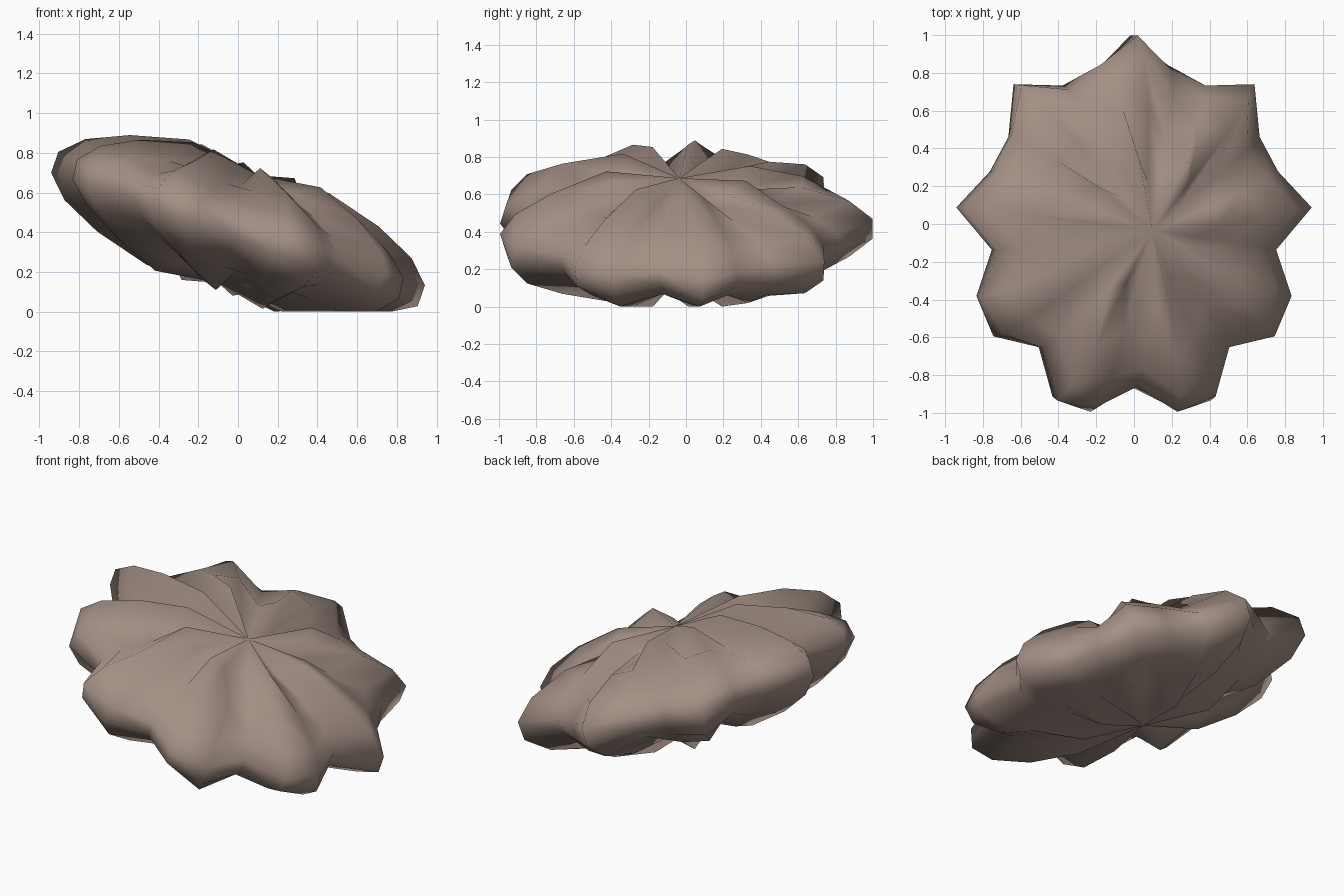
import bpy, bmesh, math
from mathutils import Matrix, Vector

cube = bpy.data.objects.get("Cube")
if cube:
    bpy.data.objects.remove(cube, do_unlink=True)

LOBES = 9
LOBE_DEPTH = 0.107
RADII = Vector((0.903, 0.944, 0.288))
TILT = math.radians(20)
CENTRE = Vector((0, -0.037, 0.416))

# Single stone colour
stone = bpy.data.materials.new("taupe_stone")
stone.use_nodes = True
colour = (0.37, 0.28, 0.235, 1)
stone.diffuse_color = colour
stone.node_tree.nodes["Principled BSDF"].inputs["Base Color"].default_value = colour

# Coarse sphere with one meridian on the front axis
bm = bmesh.new()
bmesh.ops.create_uvsphere(bm, u_segments=26, v_segments=9, radius=1)
rim = max(bm.verts, key=lambda v: v.co.xy.length)
start = math.atan2(rim.co.y, rim.co.x)
bmesh.ops.rotate(bm, verts=bm.verts, matrix=Matrix.Rotation(-math.pi / 2 - start, 3, 'Z'))

# Flatten and tilt, push out lobes around the upright axis, settle on the ground
tilt = Matrix.Rotation(TILT, 3, 'Y')
for v in bm.verts:
    point = tilt @ (v.co * RADII)
    angle = math.atan2(point.x, -point.y)
    point -= point.normalized() * LOBE_DEPTH * math.cos(LOBES * angle)
    v.co = point + CENTRE
    v.co.z = max(v.co.z, 0)

# Smooth shaded lobed stone
bmesh.ops.recalc_face_normals(bm, faces=bm.faces)
for f in bm.faces:
    f.smooth = True
mesh = bpy.data.meshes.new("lobed_stone")
bm.to_mesh(mesh)
bm.free()
mesh.materials.append(stone)
body = bpy.data.objects.new("lobed_stone", mesh)
bpy.context.collection.objects.link(body)
